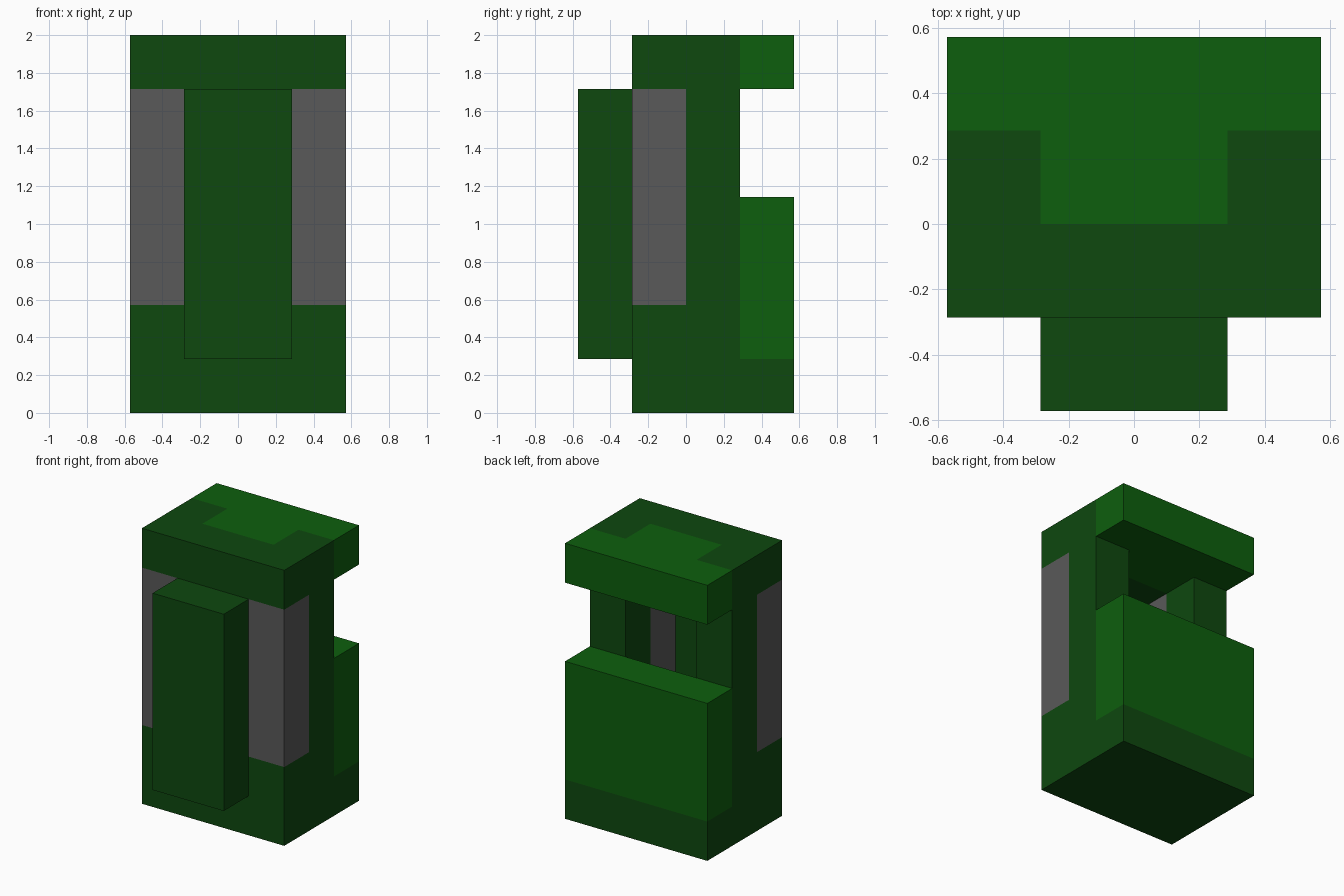
import bpy
import bmesh
from itertools import product
from mathutils import Vector

if "Cube" in bpy.data.objects:
    bpy.data.objects.remove(bpy.data.objects["Cube"], do_unlink=True)

CELL = 2 / 7                      # one block of the model
ORIGIN = Vector((-2, -2, 0))      # lowest corner, counted in blocks


def make_material(name, colour):
    mat = bpy.data.materials.new(name)
    mat.use_nodes = True
    mat.diffuse_color = colour
    mat.node_tree.nodes["Principled BSDF"].inputs["Base Color"].default_value = colour
    return mat


DARK, LIGHT, GREY = range(3)
MATERIALS = [
    make_material("dark green", (0.0044, 0.065, 0.0048, 1)),
    make_material("light green", (0.004, 0.114, 0.004, 1)),
    make_material("grey", (0.1, 0.1, 0.1, 1)),
]


def fill(blocks, low, high, colour):
    """Fill a box of blocks; later boxes repaint earlier ones."""
    for cell in product(*(range(a, b) for a, b in zip(low, high))):
        blocks[cell] = colour


def build(name, blocks):
    """Skin the blocks with outer faces only and merge flat areas of one colour."""
    bm = bmesh.new()
    for cell, colour in blocks.items():
        for axis, side in product(range(3), (0, 1)):
            neighbour = list(cell)
            neighbour[axis] += 2 * side - 1
            if tuple(neighbour) in blocks:
                continue
            u, v = (axis + 1) % 3, (axis + 2) % 3
            corners = []
            for du, dv in ((0, 0), (1, 0), (1, 1), (0, 1)):
                p = Vector(cell)
                p[axis] += side
                p[u] += du
                p[v] += dv
                corners.append(bm.verts.new((p + ORIGIN) * CELL))
            face = bm.faces.new(corners if side else corners[::-1])
            face.material_index = colour
    bmesh.ops.remove_doubles(bm, verts=bm.verts, dist=0.001)
    bmesh.ops.dissolve_limit(bm, angle_limit=0.01, verts=bm.verts,
                             edges=bm.edges, delimit={'MATERIAL'})
    mesh = bpy.data.meshes.new(name)
    bm.to_mesh(mesh)
    bm.free()
    for mat in MATERIALS:
        mesh.materials.append(mat)
    obj = bpy.data.objects.new(name, mesh)
    bpy.context.collection.objects.link(obj)
    return obj


# Body: base, side pillars with grey front strips, low back wall and roof
body = {}
fill(body, (0, 1, 0), (4, 4, 1), DARK)
for x in (0, 3):
    fill(body, (x, 1, 1), (x + 1, 3, 6), DARK)
    fill(body, (x, 1, 2), (x + 1, 2, 6), GREY)
fill(body, (0, 3, 1), (4, 4, 4), LIGHT)
fill(body, (0, 1, 6), (4, 3, 7), DARK)
fill(body, (0, 3, 6), (4, 4, 7), LIGHT)
fill(body, (1, 2, 6), (3, 3, 7), LIGHT)
build("body", body)

# Raised panel that closes the front of the hollow
panel = {}
fill(panel, (1, 0, 1), (3, 1, 6), DARK)
build("front_panel", panel)
